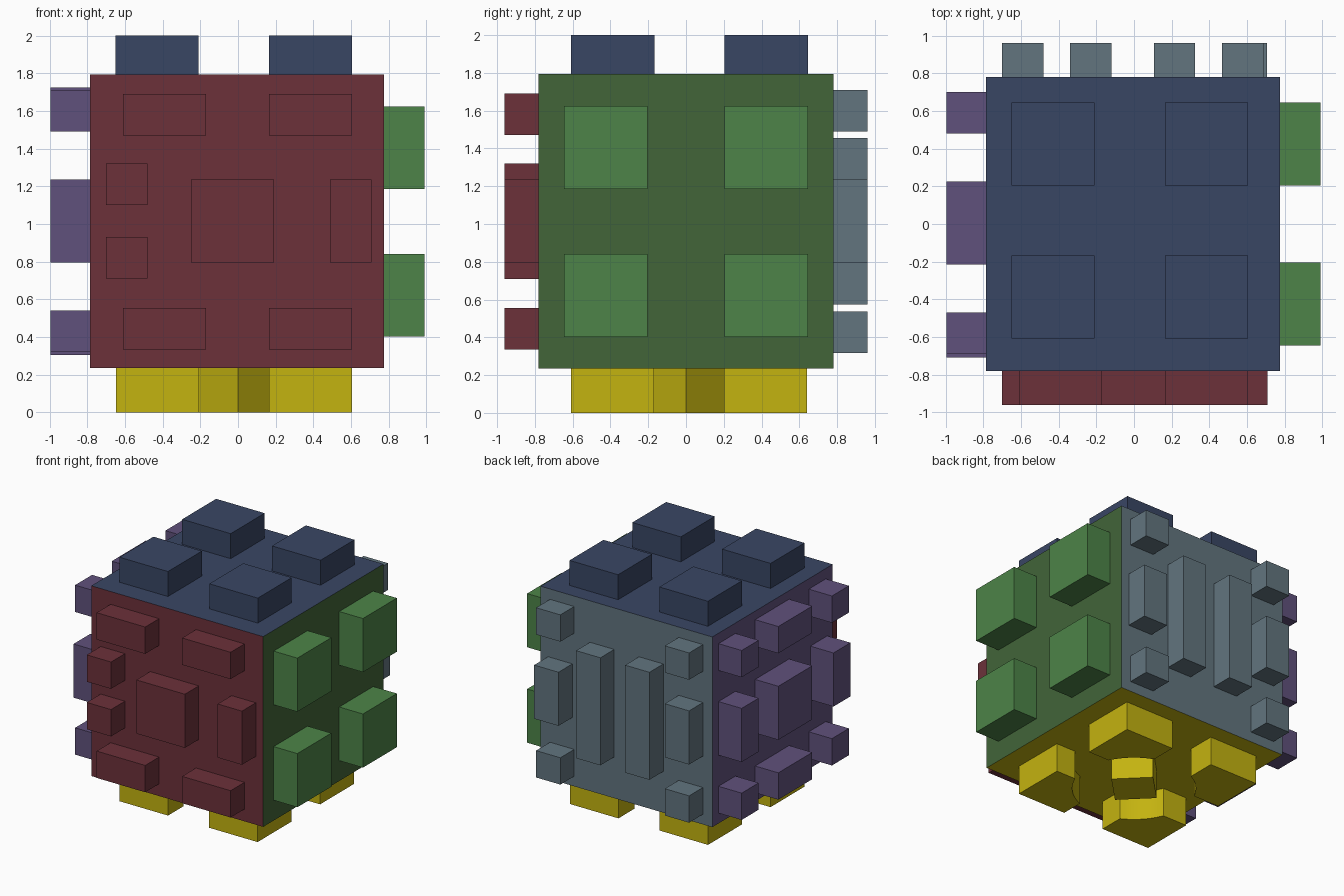
import bpy, bmesh, math
from mathutils import Vector

if "Cube" in bpy.data.objects:
    bpy.data.objects.remove(bpy.data.objects["Cube"])


def material(name, rgb):
    # sRGB 0-255 to linear
    m = bpy.data.materials.new(name)
    lin = [((c / 255 + 0.055) / 1.055) ** 2.4 if c > 10 else c / 255 / 12.92 for c in rgb]
    m.diffuse_color = (*lin, 1)
    m.use_nodes = True
    m.node_tree.nodes["Principled BSDF"].inputs["Base Color"].default_value = m.diffuse_color
    return m


RED = material("dark red", (108, 49, 58))
DEEP_GREEN = material("deep green", (66, 101, 57))
GREEN = material("leaf green", (77, 132, 72))
NAVY = material("navy blue", (57, 70, 100))
SLATE = material("slate grey", (98, 117, 127))
PURPLE = material("dull purple", (96, 81, 124))
YELLOW = material("mustard yellow", (196, 179, 16))


def finish(bm, name, mats):
    bmesh.ops.recalc_face_normals(bm, faces=bm.faces)
    me = bpy.data.meshes.new(name)
    bm.to_mesh(me)
    bm.free()
    for m in mats:
        me.materials.append(m)
    ob = bpy.data.objects.new(name, me)
    bpy.context.collection.objects.link(ob)
    return ob


def box(name, x, y, z, mats):
    bm = bmesh.new()
    bmesh.ops.create_cube(bm, size=1)
    for v in bm.verts:
        v.co = Vector([(a + b) / 2 + c * (b - a) for c, (a, b) in zip(v.co, (x, y, z))])
    return finish(bm, name, mats)


def prism(name, points, z0, z1, mat):
    bm = bmesh.new()
    face = bm.faces.new([bm.verts.new((x, y, z0)) for x, y in points])
    top = bmesh.ops.extrude_face_region(bm, geom=[face])["geom"]
    for v in top:
        if isinstance(v, bmesh.types.BMVert):
            v.co.z = z1
    return finish(bm, name, [mat])


# cube body, one colour per side
L, R, D, B, T = -0.785, 0.775, 0.78, 0.235, 1.795
body = box("body", (L, R), (-D, D), (B, T), [RED, DEEP_GREEN, NAVY, SLATE, PURPLE, YELLOW])
sides = [(0, -1, 0), (1, 0, 0), (0, 0, 1), (0, 1, 0), (-1, 0, 0), (0, 0, -1)]
for p in body.data.polygons:
    p.material_index = max(range(6), key=lambda i: p.normal.dot(Vector(sides[i])))

E = 0.02  # blocks sink slightly into the body
S, W = 0.22, 0.44

# front blocks: x, z, width, height
for x, z, w, h in [(-0.61, 1.47, W, S), (0.165, 1.47, W, S), (-0.61, 0.335, W, S), (0.165, 0.335, W, S),
                   (-0.70, 1.10, S, S), (-0.70, 0.71, S, S), (-0.25, 0.795, W, W), (0.488, 0.795, S, W)]:
    box("front_block", (x, x + w), (-0.96, -D + E), (z, z + h), [RED])

# right blocks
for y in (-0.645, 0.205):
    for z in (0.402, 1.185):
        box("right_block", (R - E, 0.99), (y, y + W), (z, z + W), [GREEN])

# top blocks
for x in (-0.65, 0.165):
    for y in (-0.608, 0.205):
        box("top_block", (x, x + W), (y, y + W), (T - E, 2.0), [NAVY])

# back blocks: two tall bars and two columns of three
for x in (-0.34, 0.105):
    box("back_bar", (x, x + S), (D - E, 0.96), (0.573, 1.455), [SLATE])
for x_square, x_mid in ((-0.70, -0.70), (0.468, 0.485)):
    for x, z, h in ((x_square, 1.49, S), (x_mid, 0.795, W), (x_square, 0.318, S)):
        box("back_block", (x, x + S), (D - E, 0.96), (z, z + h), [SLATE])

# left blocks: three columns of three
for y, y_mid, w, z_top, z_low in ((0.48, 0.48, S, 1.49, 0.32), (-0.215, -0.215, W, 1.505, 0.305),
                                  (-0.69, -0.71, S, 1.49, 0.32)):
    for yy, z, h in ((y, z_top, S), (y_mid, 0.795, W), (y, z_low, S)):
        box("left_block", (-0.995, L + E), (yy, yy + w), (z, z + h), [PURPLE])

# feet with the inner corner scooped by a circle around the middle
RAD = 0.46
for xi, xo in ((-0.208, -0.648), (0.165, 0.605)):
    for yi, yo in ((-0.17, -0.61), (0.2, 0.64)):
        a0 = math.asin(abs(yi) / RAD)
        a1 = math.acos(abs(xi) / RAD)
        sx, sy = math.copysign(1, xi), math.copysign(1, yi)
        arc = [a0 + (a1 - a0) * i / 8 for i in range(9)]
        pts = [(sx * RAD * math.cos(a), sy * RAD * math.sin(a)) for a in arc]
        pts += [(xi, yo), (xo, yo), (xo, yi)]
        foot = prism("foot", pts, 0, B + E, YELLOW)
        bpy.context.view_layer.objects.active = foot
        foot.select_set(True)
        bpy.ops.object.shade_smooth_by_angle(angle=math.radians(20))
        foot.select_set(False)

# diamond foot in the middle
prism("middle_foot", [(0.22, 0), (0, 0.22), (-0.22, 0), (0, -0.22)], 0, B + E, YELLOW)
